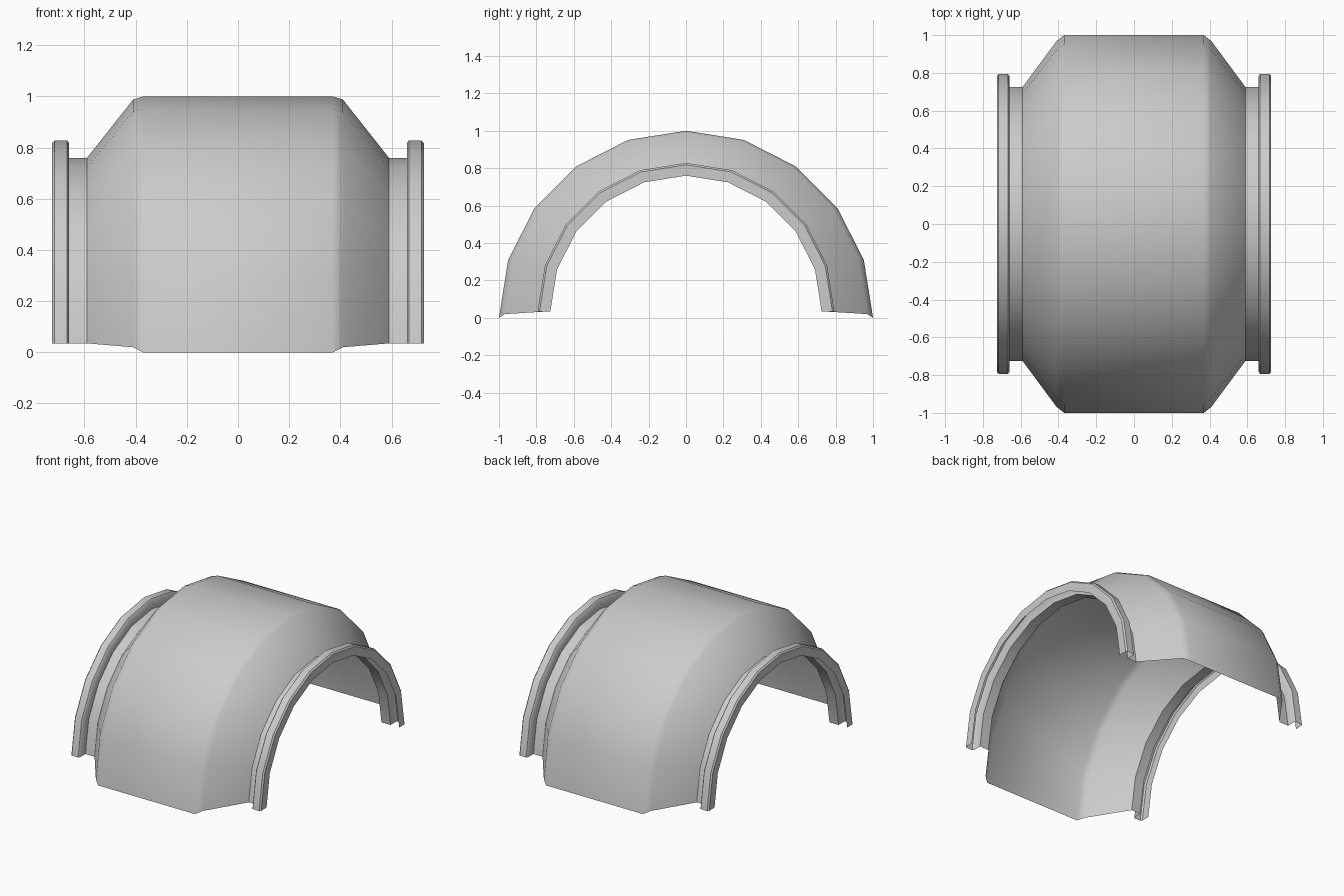
import bpy, bmesh, math

if "Cube" in bpy.data.objects:
    bpy.data.objects.remove(bpy.data.objects["Cube"])

# Half profile of the sheet: (x, radius, height of the arc centre)
half = [
    (0.37, 1.0, 0.0), (0.41, 0.968, 0.02),            # body and shoulder bevel
    (0.59, 0.725, 0.035), (0.66, 0.725, 0.035),       # cone and neck
    (0.66, 0.783, 0.035), (0.668, 0.793, 0.035),      # raised end rim
    (0.717, 0.793, 0.035), (0.726, 0.783, 0.035),
    (0.726, 0.725, 0.035),
]
profile = [(-x, r, z) for x, r, z in reversed(half)] + half
SEGMENTS = 10


def arch_shell(name, profile):
    """Sweep the profile through a half turn about the x axis."""
    bm = bmesh.new()
    rows = []
    for i in range(SEGMENTS + 1):
        a = math.pi * i / SEGMENTS
        rows.append([bm.verts.new((x, -r * math.cos(a), z + r * math.sin(a)))
                     for x, r, z in profile])
    for a, b in zip(rows, rows[1:]):
        for j in range(len(profile) - 1):
            bm.faces.new((a[j], a[j + 1], b[j + 1], b[j]))
    mesh = bpy.data.meshes.new(name)
    bm.to_mesh(mesh)
    bm.free()
    obj = bpy.data.objects.new(name, mesh)
    bpy.context.collection.objects.link(obj)
    return obj


# Half-round housing cover with stepped ends
cover = arch_shell("half_round_cover", profile)
bpy.context.view_layer.objects.active = cover
cover.select_set(True)
bpy.ops.object.shade_smooth_by_angle(angle=math.radians(40))
